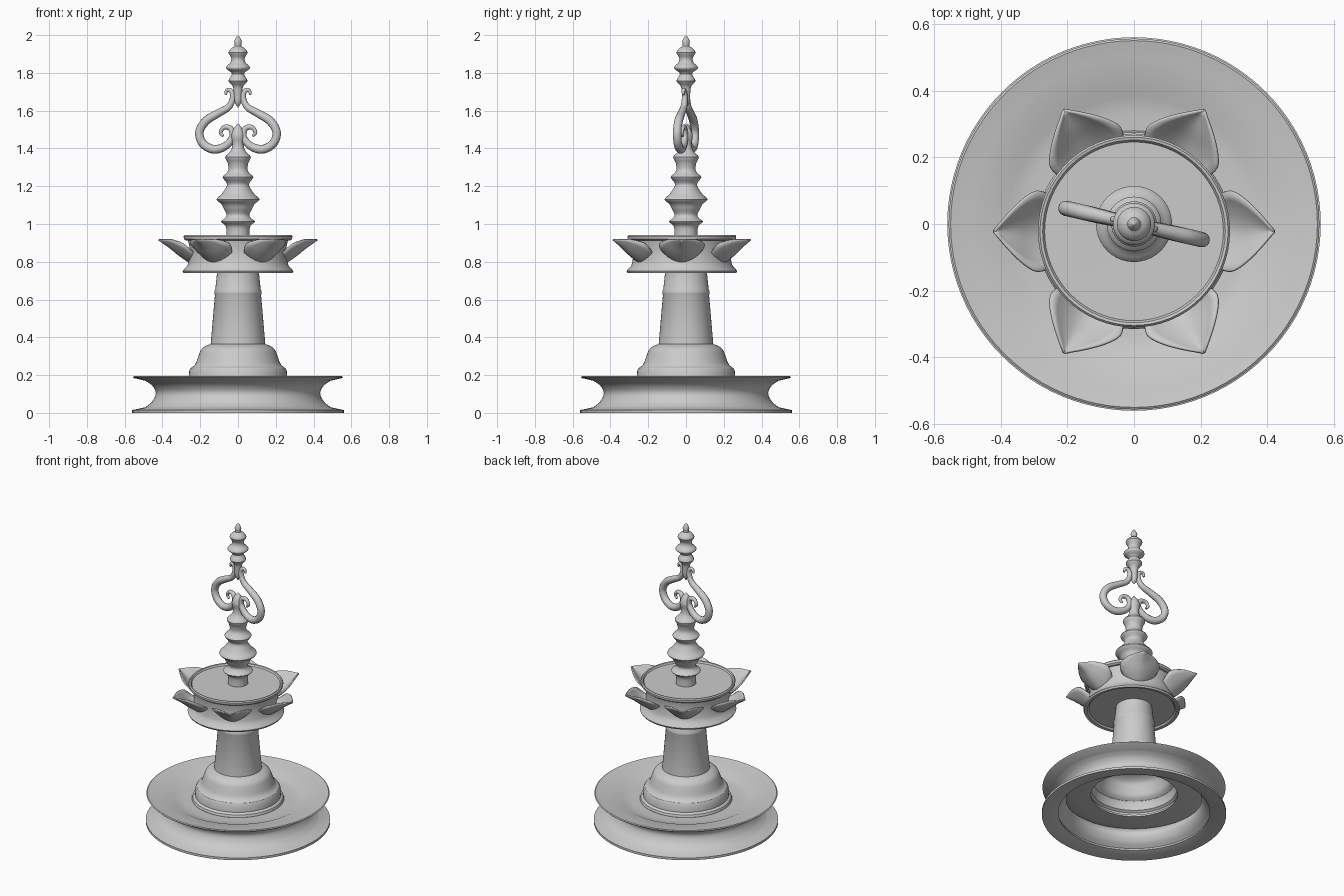
import bpy, bmesh, math
from mathutils import Vector

if "Cube" in bpy.data.objects:
    bpy.data.objects.remove(bpy.data.objects["Cube"])

TIER_Y = -0.022          # the lotus tier sits slightly forward of the axis
SCROLL_TURN = math.radians(-13)


def spline(pts, steps):
    """Catmull-Rom through the given points."""
    p = [Vector(q) for q in pts]
    p = [2 * p[0] - p[1]] + p + [2 * p[-1] - p[-2]]
    out = []
    for i in range(1, len(p) - 2):
        a, b, c, d = p[i - 1:i + 3]
        for s in range(steps):
            t = s / steps
            out.append(0.5 * (2 * b + (c - a) * t + (2 * a - 5 * b + 4 * c - d) * t * t
                              + (3 * b - a - 3 * c + d) * t ** 3))
    return out + [p[-2]]


def finish(name, bm, loc=(0, 0, 0), angle=35):
    bmesh.ops.recalc_face_normals(bm, faces=bm.faces[:])
    me = bpy.data.meshes.new(name)
    bm.to_mesh(me)
    bm.free()
    ob = bpy.data.objects.new(name, me)
    bpy.context.collection.objects.link(ob)
    ob.location = loc
    bpy.ops.object.select_all(action='DESELECT')
    ob.select_set(True)
    bpy.context.view_layer.objects.active = ob
    bpy.ops.object.shade_smooth_by_angle(angle=math.radians(angle))
    return ob


def lathe(name, profile, loc=(0, 0, 0), segs=64, closed=False):
    bm = bmesh.new()
    rings = []
    for r, z in profile:
        if r < 1e-4:
            rings.append([bm.verts.new((0, 0, z))] * segs)
        else:
            rings.append([bm.verts.new((r * math.cos(2 * math.pi * k / segs),
                                        r * math.sin(2 * math.pi * k / segs), z))
                          for k in range(segs)])
    pairs = list(zip(rings, rings[1:])) + ([(rings[-1], rings[0])] if closed else [])
    for a, b in pairs:
        for k in range(segs):
            j = (k + 1) % segs
            loop = list(dict.fromkeys([a[k], a[j], b[j], b[k]]))
            if len(loop) > 2:
                bm.faces.new(loop)
    return finish(name, bm, loc)


# Hollow base: flanged foot, pinched waist, flared dish, then the inside wall
waist = [tuple(v) for v in spline([(0.49, 0.03), (0.455, 0.06), (0.435, 0.105),
                                   (0.455, 0.145), (0.49, 0.17)], 4)]
inner = [(r - 0.025, z) for r, z in reversed(waist)][2:]
lathe("base_dish", [(0.56, 0.0), (0.56, 0.015)] + waist +
      [(0.55, 0.184), (0.556, 0.19), (0.55, 0.194), (0.50, 0.183), (0.41, 0.172),
       (0.38, 0.158), (0.33, 0.152), (0.262, 0.15), (0.262, 0.138), (0.38, 0.142),
       (0.42, 0.15)] + inner + [(0.46, 0.015), (0.49, 0.005)], segs=96, closed=True)

# Bell-shaped foot of the column, open underneath
bell = [tuple(v) for v in spline([(0.245, 0.24), (0.225, 0.26), (0.21, 0.30),
                                  (0.195, 0.335), (0.17, 0.355), (0.145, 0.365)], 4)]
lathe("bell_foot", [(0.262, 0.145), (0.28, 0.155), (0.275, 0.17), (0.26, 0.18),
                    (0.258, 0.225), (0.25, 0.238)] + bell)

# Tapered column with a narrow band
lathe("column", [(0.0, 0.36), (0.145, 0.36), (0.122, 0.625), (0.125, 0.632),
                 (0.125, 0.645), (0.12, 0.655), (0.11, 0.75), (0.0, 0.75)])

# Lotus tier core and the plate on it
lathe("lotus_core", [(0.0, 0.752), (0.26, 0.752), (0.27, 0.742), (0.288, 0.74),
                     (0.293, 0.75), (0.285, 0.762), (0.268, 0.778), (0.262, 0.80),
                     (0.258, 0.83), (0.255, 0.87), (0.265, 0.915), (0.0, 0.915)],
      loc=(0, TIER_Y, 0))
lathe("top_plate", [(0.0, 0.912), (0.275, 0.912), (0.286, 0.92), (0.288, 0.935),
                    (0.282, 0.942), (0.274, 0.94), (0.268, 0.93), (0.0, 0.928)],
      loc=(0, TIER_Y, 0))


# Six cupped petals
def petal(name, turn, nu=16, nv=10):
    centre = spline([(0.235, 0.79), (0.265, 0.803), (0.315, 0.838),
                     (0.36, 0.875), (0.42, 0.917)], 4)
    bm = bmesh.new()
    rows = []
    for r, z in centre:
        w = 0.12
        if r > 0.29:
            w *= max(0.015, 1 - ((r - 0.29) / 0.13) ** 1.4)
        else:
            w *= 1 - 0.25 * ((0.29 - r) / 0.06) ** 2
        row = []
        for j in range(nv + 1):
            v = 2 * j / nv - 1
            co = Vector((r, v * w, z + 0.075 * (w / 0.12) * abs(v) ** 1.7))
            ca, sa = math.cos(turn), math.sin(turn)
            row.append(bm.verts.new((co.x * ca - co.y * sa, co.x * sa + co.y * ca, co.z)))
        rows.append(row)
    for a, b in zip(rows, rows[1:]):
        for j in range(nv):
            bm.faces.new((a[j], a[j + 1], b[j + 1], b[j]))
    ob = finish(name, bm, (0, TIER_Y, 0), 50)
    mod = ob.modifiers.new("thickness", 'SOLIDIFY')
    mod.thickness = 0.008
    mod.offset = 0


for k in range(6):
    petal(f"petal_{k + 1}", k * math.pi / 3)

# Turned lower spindle ending in a bud between the scrolls
lower = [(0.062, 0.925), (0.062, 0.975), (0.07, 0.995), (0.09, 1.013), (0.07, 1.03),
         (0.06, 1.05), (0.075, 1.08), (0.088, 1.105), (0.114, 1.13), (0.09, 1.155),
         (0.075, 1.175), (0.058, 1.205), (0.065, 1.225), (0.082, 1.248), (0.062, 1.268),
         (0.05, 1.29), (0.055, 1.325), (0.068, 1.355), (0.045, 1.38), (0.033, 1.40),
         (0.03, 1.43), (0.036, 1.465), (0.026, 1.50), (0.0, 1.535)]
lathe("lower_spindle", spline(lower, 3), segs=40)

# Turned finial above the scrolls
upper = [(0.0, 1.615), (0.018, 1.645), (0.022, 1.69), (0.028, 1.73), (0.05, 1.757),
         (0.036, 1.785), (0.034, 1.80), (0.06, 1.82), (0.061, 1.835), (0.04, 1.855),
         (0.036, 1.88), (0.051, 1.908), (0.036, 1.93), (0.018, 1.942), (0.02, 1.965),
         (0.012, 1.985), (0.0, 2.0)]
lathe("finial", spline(upper, 3), segs=40)

# Mirrored pair of scrolls, tapering into curls at both ends
path = spline([(0.068, 1.685), (0.06, 1.708), (0.038, 1.704), (0.028, 1.67),
               (0.05, 1.62), (0.11, 1.585), (0.175, 1.545), (0.21, 1.485),
               (0.19, 1.425), (0.13, 1.395), (0.065, 1.415), (0.03, 1.462),
               (0.04, 1.505), (0.075, 1.512), (0.095, 1.485), (0.08, 1.465)], 5)
for side, label in ((1, "right"), (-1, "left")):
    cu = bpy.data.curves.new(f"scroll_{label}", 'CURVE')
    cu.dimensions = '3D'
    cu.bevel_depth = 0.023
    cu.bevel_resolution = 4
    cu.use_fill_caps = True
    sp = cu.splines.new('POLY')
    sp.points.add(len(path) - 1)
    last = len(path) - 1
    for i, (x, z) in enumerate(path):
        sp.points[i].co = (side * x, 0, z, 1)
        sp.points[i].radius = 0.3 + 0.7 * min(1, i / (0.38 * last), (last - i) / (0.38 * last))
    sp.use_smooth = True
    ob = bpy.data.objects.new(f"scroll_{label}", cu)
    ob.rotation_euler.z = SCROLL_TURN
    bpy.context.collection.objects.link(ob)
